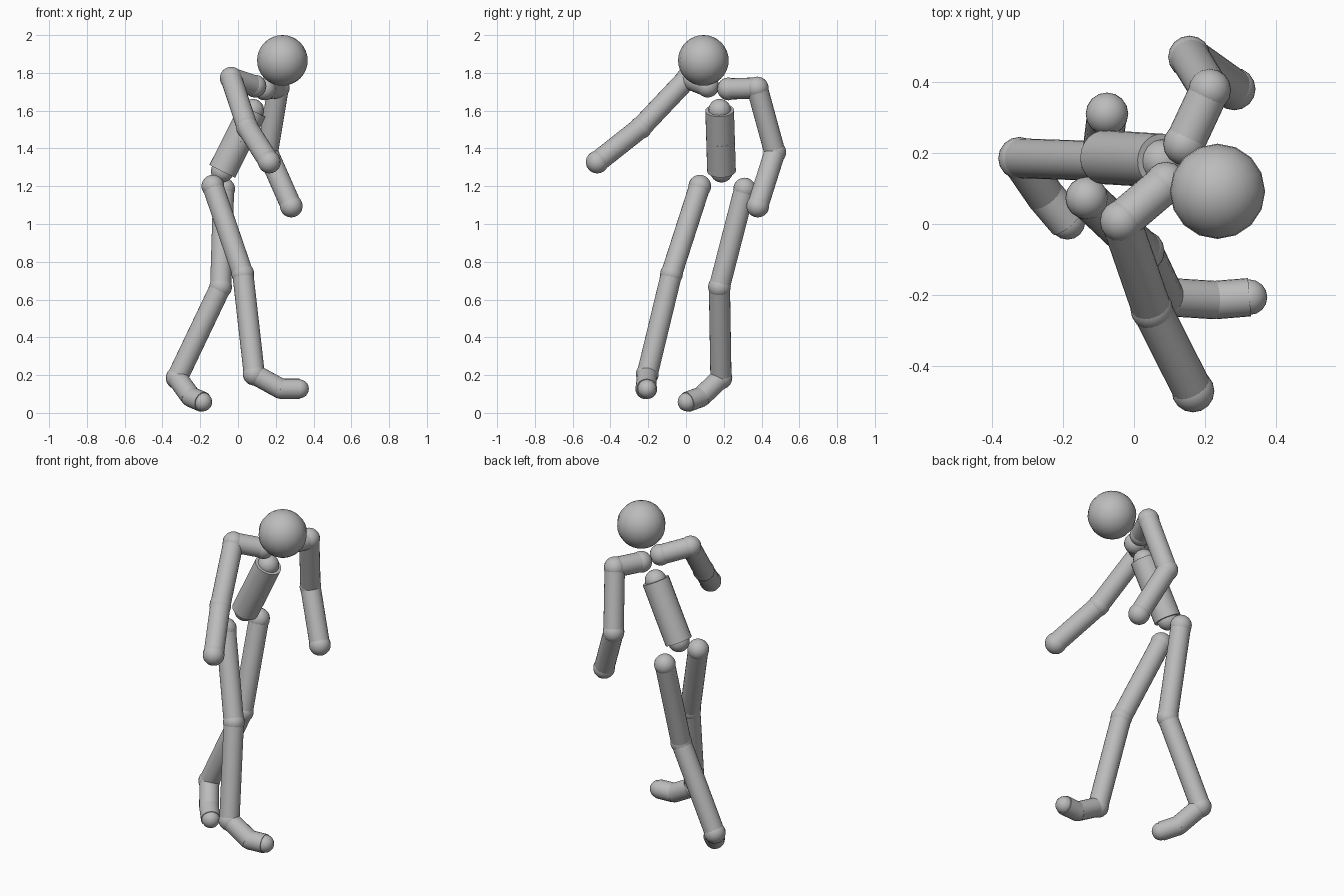
import bpy
from mathutils import Vector

if "Cube" in bpy.data.objects:
    bpy.data.objects.remove(bpy.data.objects["Cube"])

grey = bpy.data.materials.new("plain grey")
grey.diffuse_color = (0.5, 0.5, 0.5, 1)
grey.use_nodes = True
grey.node_tree.nodes["Principled BSDF"].inputs["Base Color"].default_value = grey.diffuse_color


def finish(name):
    ob = bpy.context.object
    ob.name = name
    ob.data.materials.append(grey)
    bpy.ops.object.shade_smooth_by_angle(angle=0.7)


def ball(name, p, r):
    bpy.ops.mesh.primitive_uv_sphere_add(segments=16, ring_count=16, radius=r, location=p)
    finish(name)


def bone(name, a, b, r):
    a, b = Vector(a), Vector(b)
    d = b - a
    bpy.ops.mesh.primitive_cylinder_add(vertices=24, radius=r, depth=d.length,
                                        location=(a + b) / 2,
                                        rotation=d.to_track_quat('Z', 'Y').to_euler())
    finish(name)


def chain(prefix, joints, bones, bone_r):
    """joints: (name, point, radius); a bone joins each neighbouring pair."""
    for n, p, r in joints:
        ball(f"{prefix}_{n}_joint", p, r)
    for n, j, k, r in zip(bones, joints, joints[1:], bone_r):
        bone(f"{prefix}_{n}", j[1], k[1], r)


R = 0.06   # joint radius
L = 0.056  # limb radius

# head
ball("head", (0.235, 0.092, 1.866), 0.134)

# torso
chain("torso", [("neck", (0.078, 0.178, 1.602), R),
                ("waist", (0.0, 0.183, 1.445), 0.07),
                ("pelvis", (-0.083, 0.188, 1.28), R)],
      ["chest", "belly"], [0.076, 0.076])

# arms
arm_bones = ["collar", "upper_arm", "forearm"]
chain("front_arm", [("collar", (0.09, 0.115, 1.73), R),
                    ("shoulder", (-0.036, 0.008, 1.772), R),
                    ("elbow", (0.05, -0.24, 1.51), R),
                    ("hand", (0.166, -0.47, 1.328), R)],
      arm_bones, [L] * 3)
chain("back_arm", [("collar", (0.142, 0.225, 1.715), R),
                   ("shoulder", (0.213, 0.377, 1.72), R),
                   ("elbow", (0.156, 0.47, 1.38), R),
                   ("hand", (0.282, 0.38, 1.095), R)],
      arm_bones, [L] * 3)

# legs
leg_bones = ["thigh", "shin", "foot", "toes"]
chain("front_leg", [("hip", (-0.133, 0.073, 1.2), R),
                    ("knee", (0.026, -0.077, 0.735), R),
                    ("ankle", (0.086, -0.205, 0.205), R),
                    ("ball", (0.228, -0.214, 0.127), 0.053),
                    ("toe", (0.325, -0.206, 0.127), 0.05)],
      leg_bones, [L, L, 0.054, 0.054])
chain("back_leg", [("hip", (-0.076, 0.31, 1.185), R),
                   ("knee", (-0.092, 0.177, 0.667), R),
                   ("ankle", (-0.322, 0.185, 0.185), R),
                   ("ball", (-0.25, 0.08, 0.085), 0.053),
                   ("toe", (-0.187, 0.006, 0.058), 0.05)],
      leg_bones, [L, L, 0.054, 0.054])
